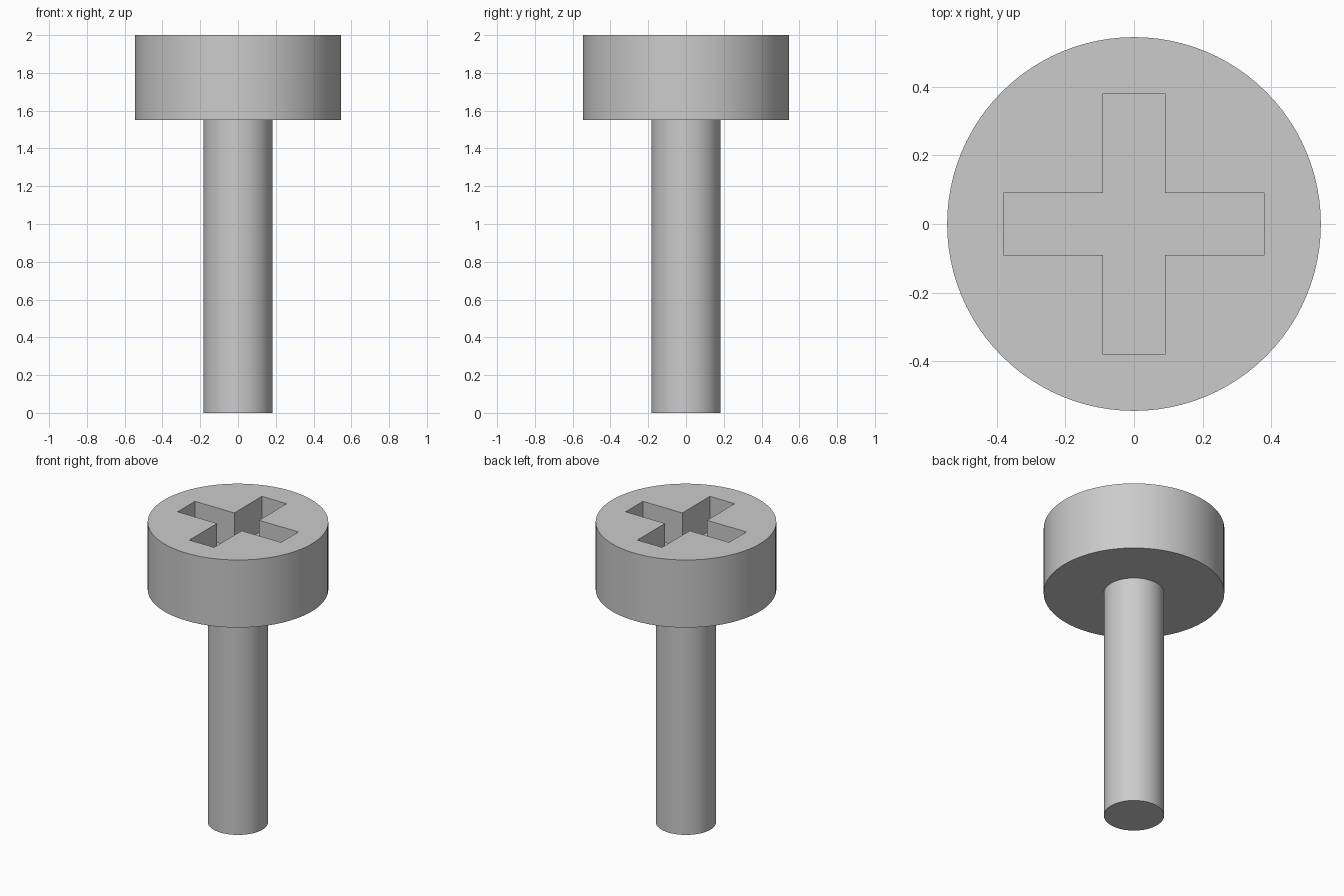
import bpy
import bmesh
from math import pi
from mathutils import Matrix, Vector

HEIGHT = 2.0
HEAD_RADIUS, HEAD_BASE = 0.545, 1.55
SHANK_RADIUS = 0.182
SLOT_REACH, SLOT_HALF, SLOT_DEPTH = 0.381, 0.091, 0.23
SIDES = 96

cube = bpy.data.objects.get("Cube")
if cube:
    bpy.data.objects.remove(cube, do_unlink=True)

steel = bpy.data.materials.new("light_grey_steel")
steel.use_nodes = True
grey = (0.6, 0.6, 0.6, 1)
steel.diffuse_color = grey
steel.node_tree.nodes["Principled BSDF"].inputs["Base Color"].default_value = grey


def make_object(name, bm):
    """Turn a bmesh into a linked object with the steel material."""
    bmesh.ops.recalc_face_normals(bm, faces=bm.faces)
    mesh = bpy.data.meshes.new(name)
    bm.to_mesh(mesh)
    bm.free()
    mesh.materials.append(steel)
    obj = bpy.data.objects.new(name, mesh)
    bpy.context.collection.objects.link(obj)
    return obj


def extrude_up(bm, faces, height):
    """Extrude faces straight up and return the new top faces."""
    result = bmesh.ops.extrude_face_region(bm, geom=faces)["geom"]
    verts = [g for g in result if isinstance(g, bmesh.types.BMVert)]
    bmesh.ops.translate(bm, verts=verts, vec=(0, 0, height))
    bmesh.ops.delete(bm, geom=faces, context="FACES_ONLY")
    return [g for g in result if isinstance(g, bmesh.types.BMFace)]


def extrude_solid(bm, face, height):
    """Extrude a face upward, keeping a copy of it as the bottom cap."""
    base = list(face.verts)
    top = extrude_up(bm, [face], height)
    bm.faces.new(base)
    return top[0]


# Shank and head as one watertight solid
bm = bmesh.new()
bmesh.ops.create_circle(bm, cap_ends=True, segments=SIDES, radius=SHANK_RADIUS)
bm.faces.ensure_lookup_table()
top = extrude_solid(bm, bm.faces[0], HEAD_BASE)
rim = extrude_up(bm, [top], 0)[0]
factor = HEAD_RADIUS / SHANK_RADIUS
bmesh.ops.scale(bm, verts=rim.verts, vec=(factor, factor, 1))
extrude_up(bm, [rim], HEIGHT - HEAD_BASE)
screw = make_object("screw_head_and_shank", bm)

# Cross-shaped cutter: one arm outline repeated around the centre
bm = bmesh.new()
arm = [Vector((SLOT_REACH, -SLOT_HALF, 0)),
       Vector((SLOT_REACH, SLOT_HALF, 0)),
       Vector((SLOT_HALF, SLOT_HALF, 0))]
outline = []
for i in range(4):
    turn = Matrix.Rotation(i * pi / 2, 3, "Z")
    outline += [bm.verts.new(turn @ p) for p in arm]
extrude_solid(bm, bm.faces.new(outline), SLOT_DEPTH * 2)
bmesh.ops.translate(bm, verts=bm.verts, vec=(0, 0, HEIGHT - SLOT_DEPTH))
cutter = make_object("cross_slot_cutter", bm)
cutter.hide_render = True

# Cut the driver slot into the head, then drop the cutter
cut = screw.modifiers.new("cross_slot", "BOOLEAN")
cut.operation = "DIFFERENCE"
cut.solver = "EXACT"
cut.object = cutter
bpy.ops.object.select_all(action="DESELECT")
bpy.context.view_layer.objects.active = screw
screw.select_set(True)
bpy.ops.object.modifier_apply(modifier=cut.name)
bpy.data.objects.remove(cutter, do_unlink=True)

# Smooth round sides with crisp rims
bpy.ops.object.shade_smooth_by_angle(angle=pi / 6)
